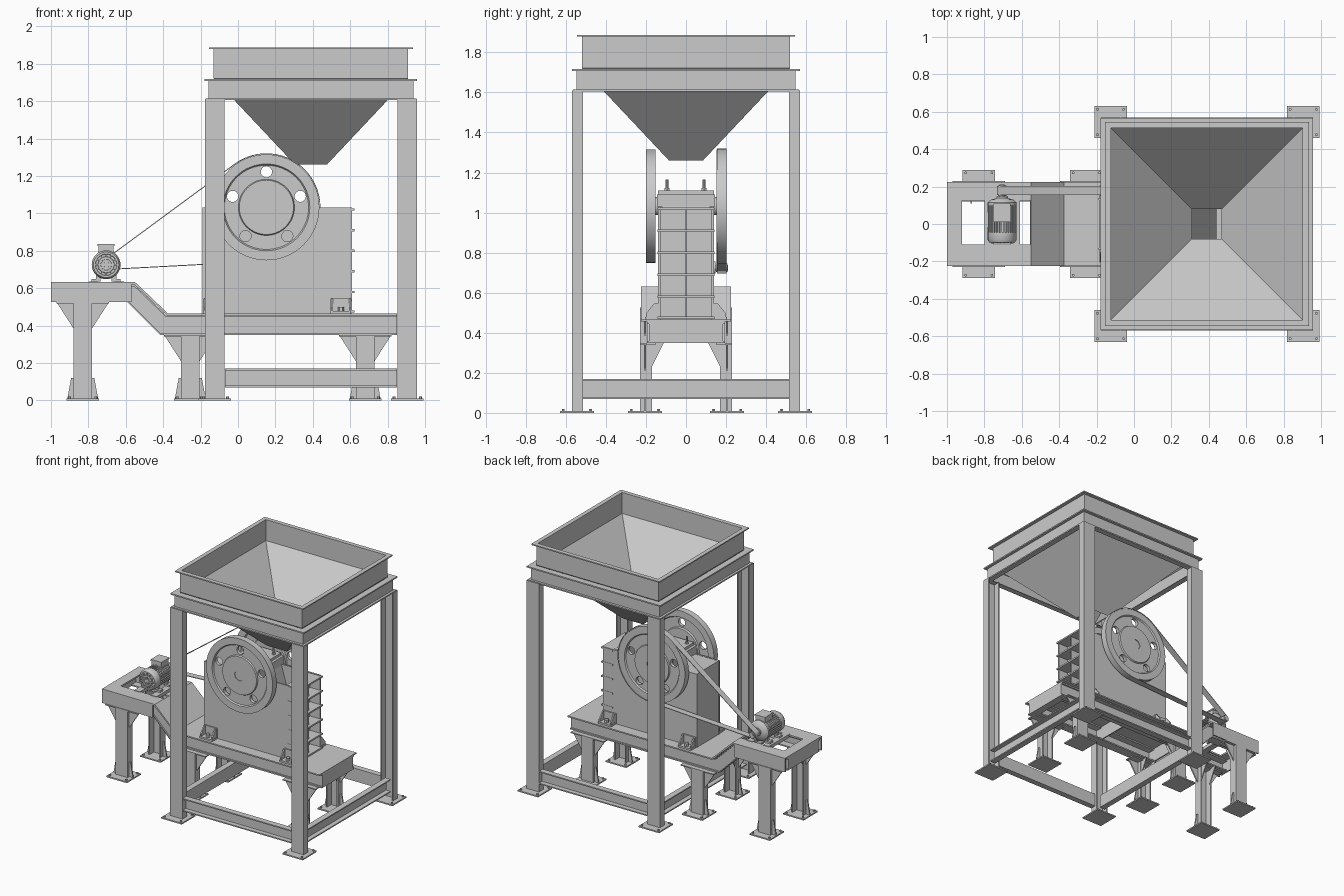
import bpy, bmesh
from math import sin, cos, pi, atan2, acos, hypot

if "Cube" in bpy.data.objects:
    bpy.data.objects.remove(bpy.data.objects["Cube"])


def loft(name, loops, closed=False, smooth=False):
    """Skin a list of equal-length loops; cap the ends unless closed."""
    bm = bmesh.new()
    vs = [[bm.verts.new(p) for p in lp] for lp in loops]
    n = len(vs[0])
    pairs = list(zip(vs, vs[1:])) + ([(vs[-1], vs[0])] if closed else [])
    for a, b in pairs:
        for k in range(n):
            j = (k + 1) % n
            bm.faces.new((a[k], a[j], b[j], b[k]))
    if not closed:
        bm.faces.new(vs[0])
        bm.faces.new(vs[-1])
    bmesh.ops.recalc_face_normals(bm, faces=bm.faces)
    me = bpy.data.meshes.new(name)
    bm.to_mesh(me)
    bm.free()
    ob = bpy.data.objects.new(name, me)
    bpy.context.collection.objects.link(ob)
    if smooth:
        smooth_shade(ob)
    return ob


def smooth_shade(ob):
    bpy.ops.object.select_all(action='DESELECT')
    ob.select_set(True)
    bpy.context.view_layer.objects.active = ob
    bpy.ops.object.shade_smooth_by_angle(angle=0.6)


def prism(name, pts, a, b, axis):
    place = {'x': lambda p, t: (t, p[0], p[1]),
             'y': lambda p, t: (p[0], t, p[1]),
             'z': lambda p, t: (p[0], p[1], t)}[axis]
    return loft(name, [[place(p, t) for p in pts] for t in (a, b)])


def box(name, x0, x1, y0, y1, z0, z1):
    return prism(name, [(x0, y0), (x1, y0), (x1, y1), (x0, y1)], z0, z1, 'z')


def lathe(name, c, prof, axis='y', n=32, closed=False):
    """Profile of (radius, position along axis); c is centre in the other two."""
    loops = []
    for r, t in prof:
        pts = [(c[0] + r * cos(2 * pi * k / n), c[1] + r * sin(2 * pi * k / n)) for k in range(n)]
        loops.append([(u, t, v) if axis == 'y' else (u, v, t) for u, v in pts])
    return loft(name, loops, closed, smooth=n > 8)


def square_lathe(name, cx, prof):
    return loft(name, [[(cx + sx * r, sy * r, z) for sx, sy in ((-1, -1), (1, -1), (1, 1), (-1, 1))]
                       for r, z in prof], closed=True)


def channel(w, d, t=0.009):
    """C section: web on v=0, flanges reaching to v=d."""
    h, s = w / 2, t * (1 if d > 0 else -1)
    return [(-h, 0), (h, 0), (h, d), (h - t, d), (h - t, s), (-h + t, s), (-h + t, d), (-h, d)]


def foot(name, x, y):
    box(name + "_plate", x - .087, x + .087, y - .085, y + .085, 0, .01)
    for sx in (-1, 1):
        for sy in (-1, 1):
            lathe(name + "_bolt", (x + sx * .07, y + sy * .068), [(.008, .01), (.008, .02)], 'z', 6)


CX = .39
# Tower legs and lower tie beams
for sx in (-1, 1):
    for sy in (-1, 1):
        x = CX + sx * .515
        prism("tower_leg", [(x + u, sy * .57 + v) for u, v in channel(.105, -sy * .055)], .01, 1.61, 'z')
        foot("tower_foot", x, sy * .545)
for s in (-1, 1):
    prism("tie_beam_long", [(s * .525 + v, .12 + u) for u, v in channel(.1, s * .045)], CX - .46, CX + .46, 'x')
    prism("tie_beam_cross", [(CX + s * .5 + v, .12 + u) for u, v in channel(.1, s * .045)], -.52, .52, 'y')

# Ring beam and hopper
square_lathe("ring_beam", CX, [(.565, 1.605), (.565, 1.615), (.547, 1.615), (.547, 1.708), (.568, 1.708),
                               (.568, 1.718), (.52, 1.718), (.537, 1.708), (.537, 1.615), (.52, 1.605)])
square_lathe("hopper", CX, [(.085, 1.26), (.52, 1.722), (.52, 1.878), (.545, 1.878), (.545, 1.887),
                            (.512, 1.887), (.512, 1.726), (.079, 1.265)])

# Bent base rails: web plus top and bottom flanges
TOP = [(-1, .62), (-.555, .62), (-.385, .455), (.85, .455)]
BOT = [(-1, .525), (-.59, .525), (-.415, .35), (.85, .35)]
for s in (-1, 1):
    prism("rail_web", TOP + BOT[::-1], s * .175, s * .184, 'y')
    for nm, path, dz in (("rail_top_flange", TOP, -.01), ("rail_bottom_flange", BOT, .01)):
        prism(nm, path + [(x, z + dz) for x, z in path[::-1]], s * .12, s * .195, 'y')
for x0, z0, z1 in ((-1, .525, .62), (.84, .35, .455), (.2, .35, .455), (-.3, .35, .455)):
    box("base_cross_beam", x0, x0 + .01, -.18, .18, z0, z1)
box("base_end_flange", .79, .85, -.18, .18, .35, .36)

# Deck plates: lower deck, slope and open motor platform
prism("deck_plate", [(-.55, .632), (-.375, .465), (.85, .465), (.85, .455), (-.38, .455), (-.555, .62)],
      -.225, .225, 'y')
box("platform_end", -1, -.92, -.225, .225, .62, .632)
box("platform_front", -.92, -.55, -.225, -.11, .62, .632)
box("platform_back", -.92, -.55, .125, .225, .62, .632)
for s in (-1, 1):
    box("platform_skirt", -1, -.57, s * .225, s * .215, .525, .62)
for x in (-.775, -.635):
    box("motor_rail", x - .025, x + .025, -.12, .135, .61, .636)

# Base support legs with gussets
for x, h in ((-.83, .525), (-.255, .35), (.68, .35)):
    for s in (-1, 1):
        y = s * .205
        prism("base_leg", [(x + u, s * .23 + v) for u, v in channel(.1, -s * .06)], .01, h, 'z')
        foot("base_foot", x, y)
        for sx in (-1, 1):
            prism("top_gusset", [(x + sx * .05, h), (x + sx * .14, h), (x + sx * .05, h - .14)],
                  y - .005, y + .005, 'y')
            prism("foot_gusset", [(x + sx * .05, .01), (x + sx * .082, .01), (x + sx * .062, .12), (x + sx * .05, .12)],
                  y - .005, y + .005, 'y')
            prism("knee_plate", [(s * .175, h), (s * .11, h), (s * .175, h - .13)],
                  x + sx * .045, x + sx * .037, 'x')
        box("leg_cap", x - .14, x + .14, s * .15, s * .23, h - .008, h)

# Crusher body: side plates, end wall, jaws and ribbed outlet end
for s in (-1, 1):
    box("body_side", -.19, .61, s * .14, s * .128, .465, 1.03)
box("body_end_wall", -.188, -.176, -.128, .128, .465, 1.03)
box("body_back_cover", -.176, .05, -.128, .128, 1.015, 1.028)
box("fixed_jaw", .5, .525, -.128, .128, .465, 1.025)
prism("swing_jaw", [(.02, 1.0), (.28, 1.05), (.44, .5), (.36, .5)], -.12, .12, 'y')
for z in (.475, .58, .69, .80, .91, 1.02):
    box("outlet_shelf", .525, .622, -.142, .142, z - .006, z + .006)
box("outlet_rib", .525, .6, -.006, .006, .475, 1.02)

# Bearing block and studs
box("bearing_block", .01, .29, -.145, .145, 1.03, 1.09)
box("bearing_cap", .03, .27, -.14, .14, 1.09, 1.11)
for y in (-.095, .09):
    for x in (.06, .24):
        lathe("bearing_stud", (x, y), [(.007, 1.11), (.007, 1.165)], 'z', 8)
        lathe("bearing_nut", (x, y), [(.014, 1.11), (.014, 1.122)], 'z', 6)

# Body hold-down brackets
for x in (-.13, .55):
    for s in (-1, 1):
        box("bracket_foot", x - .055, x + .055, s * .14, s * .205, .465, .478)
        box("bracket_back", x - .055, x + .055, s * .14, s * .15, .478, .545)
        for sx in (-1, 1):
            gx = x + sx * .048
            prism("bracket_gusset", [(s * .15, .478), (s * .2, .478), (s * .2, .495), (s * .16, .545), (s * .15, .545)],
                  gx - .005, gx + .005, 'x')
        lathe("bracket_bolt", (x, s * .178), [(.016, .478), (.016, .5)], 'z', 6)

# Shaft and flywheels with five through holes
WX, WZ, WR = .152, 1.032, .283
lathe("main_shaft", (WX, WZ), [(.045, -.195), (.045, .195)])
for s in (-1, 1):
    prof = [(0.04, .2), (.145, .2), (.15, .19), (.225, .19), (.232, .2), (WR, .2),
            (WR, .152), (.232, .152), (.225, .165), (.15, .165), (.145, .152), (.04, .152)]
    wheel = lathe("flywheel", (WX, WZ), [(r, s * y) for r, y in prof], n=64, closed=True)
    for k in range(5):
        a = pi / 2 + k * 2 * pi / 5
        cut = lathe("hole_cutter", (WX + .19 * cos(a), WZ + .19 * sin(a)), [(.03, s * .1), (.03, s * .3)], n=20)
        cut.hide_render = True
        mod = wheel.modifiers.new("hole", 'BOOLEAN')
        mod.operation, mod.solver, mod.object = 'DIFFERENCE', 'EXACT', cut
        bpy.context.view_layer.objects.active = wheel
        bpy.ops.object.modifier_apply(modifier=mod.name)
        bpy.data.objects.remove(cut)
    smooth_shade(wheel)

# Electric motor
MX, MZ = -.705, .725
fins = [(MX + r * cos(2 * pi * (k + o) / 30), MZ + r * sin(2 * pi * (k + o) / 30))
        for k in range(30) for r, o in ((.066, 0), (.066, .5), (.076, .5), (.076, 1))]
prism("motor_fins", fins, -.05, .1, 'y')
lathe("motor_fan_cover", (MX, MZ), [(.077, -.045), (.077, -.085), (.068, -.1), (.058, -.1), (.056, -.094),
                                    (.044, -.094), (.042, -.102), (.03, -.102), (.028, -.096), (.016, -.096),
                                    (.014, -.102)])
for k in range(6):
    a = k * pi / 6 * 2 / 2
    dx, dz = cos(a), sin(a)
    prism("fan_grille_bar", [(MX + i * .06 * dx - j * .003 * dz, MZ + i * .06 * dz + j * .003 * dx)
                             for i, j in ((-1, -1), (1, -1), (1, 1), (-1, 1))], -.1035, -.09, 'y')
lathe("motor_end_bell", (MX, MZ), [(.077, .098), (.077, .115), (.06, .13), (.03, .138), (.03, .148)])
lathe("motor_shaft", (MX, MZ), [(.013, .14), (.013, .21)], n=16)
box("terminal_box", MX - .04, MX + .04, .015, .105, MZ + .062, .825)
box("terminal_box_lid", MX - .045, MX + .045, .01, .11, .825, .836)
for s in (-1, 1):
    for y in (-.035, .08):
        box("motor_foot", MX + s * .03, MX + s * .078, y - .018, y + .018, .636, .65)
        box("motor_foot_web", MX + s * .03, MX + s * .055, y - .012, y + .012, .65, .69)

# Drive pulley and belt round pulley and rear flywheel
PR = .022
lathe("motor_pulley", (MX, MZ), [(PR, .15), (PR, .207)], n=24)
phi = atan2(MZ - WZ, MX - WX)
half = acos((WR - PR) / hypot(MZ - WZ, MX - WX))


def belt_loop(extra, y):
    big = [phi + half + (2 * pi - 2 * half) * k / 32 for k in range(33)]
    small = [phi - half + 2 * half * k / 8 for k in range(9)]
    return ([(WX + (WR + extra) * cos(a), y, WZ + (WR + extra) * sin(a)) for a in big] +
            [(MX + (PR + extra) * cos(a), y, MZ + (PR + extra) * sin(a)) for a in small])


loft("drive_belt", [belt_loop(.006, .155), belt_loop(.006, .203), belt_loop(.001, .203), belt_loop(.001, .155)],
     closed=True, smooth=True)
